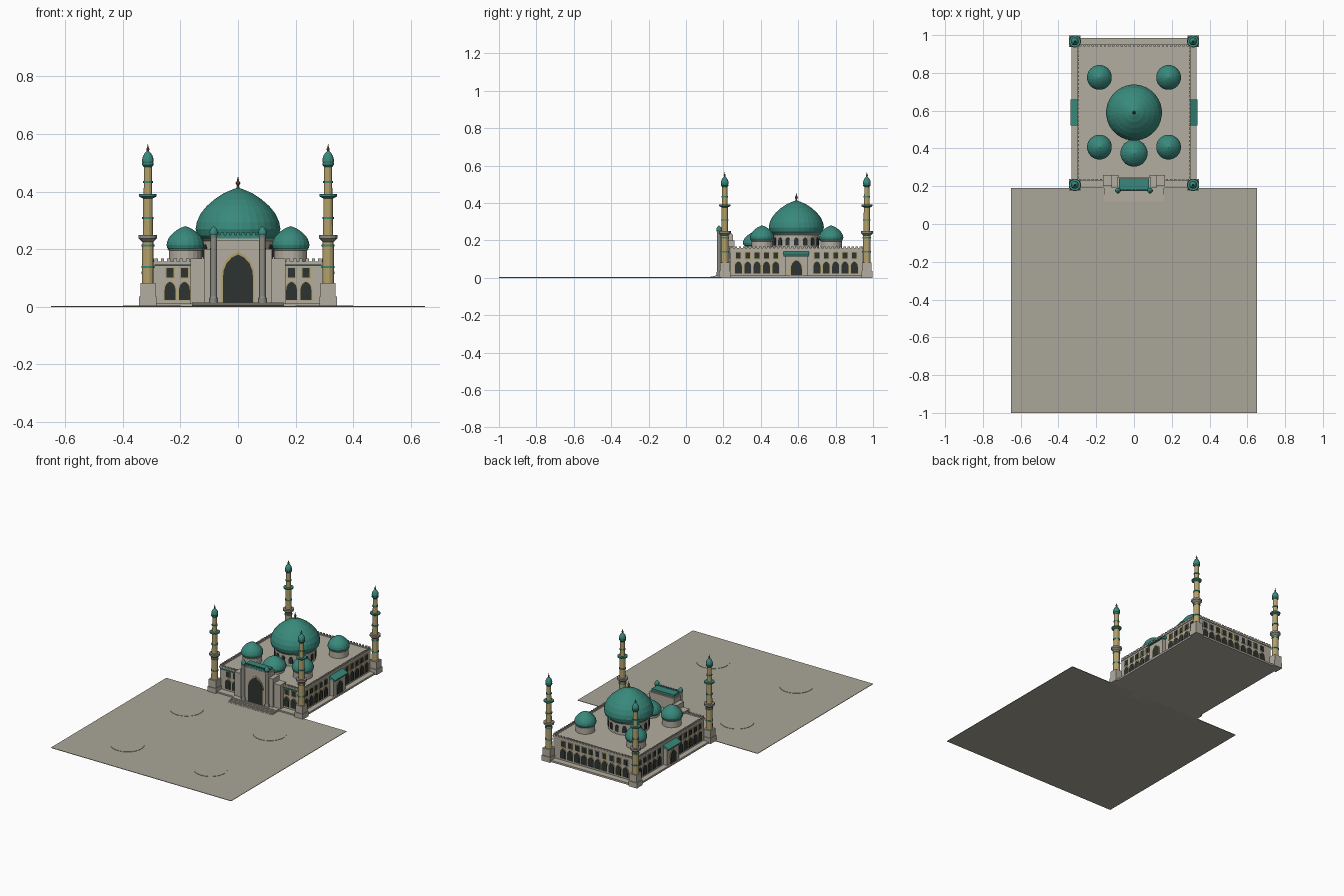
import bpy, bmesh, math
from mathutils import Matrix, Vector

if "Cube" in bpy.data.objects:
    bpy.data.objects.remove(bpy.data.objects["Cube"], do_unlink=True)


def material(name, rgb):
    m = bpy.data.materials.new(name)
    m.use_nodes = True
    m.diffuse_color = (*rgb, 1)
    m.node_tree.nodes["Principled BSDF"].inputs["Base Color"].default_value = (*rgb, 1)
    return m


stone = material("pale stone", (0.45, 0.42, 0.35))
paving = material("paving stone", (0.40, 0.38, 0.32))
grey = material("grey stone", (0.27, 0.26, 0.23))
teal = material("teal tile", (0.04, 0.25, 0.20))
gold = material("sand gold", (0.46, 0.36, 0.15))
bronze = material("bronze", (0.24, 0.13, 0.05))
dark = material("dark glass", (0.026, 0.034, 0.032))


def finish(name, bm, mat):
    bmesh.ops.remove_doubles(bm, verts=bm.verts, dist=1e-6)
    bmesh.ops.recalc_face_normals(bm, faces=bm.faces)
    mesh = bpy.data.meshes.new(name)
    bm.to_mesh(mesh)
    bm.free()
    mesh.materials.append(mat)
    ob = bpy.data.objects.new(name, mesh)
    bpy.context.collection.objects.link(ob)
    return ob


def box(bm, x0, x1, y0, y1, z0, z1, mw=Matrix()):
    size = Matrix.Diagonal((x1 - x0, y1 - y0, z1 - z0, 1))
    mid = Matrix.Translation(((x0 + x1) / 2, (y0 + y1) / 2, (z0 + z1) / 2))
    bmesh.ops.create_cube(bm, size=1, matrix=mw @ mid @ size)


def prism(bm, outline, depth, mw):
    """Extrude an upright outline outwards along local -y."""
    back = [bm.verts.new(mw @ Vector((u, 0, v))) for u, v in outline]
    front = [bm.verts.new(mw @ Vector((u, -depth, v))) for u, v in outline]
    bm.faces.new(front)
    bm.faces.new(back)
    for i in range(len(back)):
        j = (i + 1) % len(back)
        bm.faces.new((back[i], back[j], front[j], front[i]))


def lathe(bm, profile, sides, x, y):
    rings = []
    for r, z in profile:
        r = max(r, 1e-7)
        rings.append([bm.verts.new((x + r * math.cos((k + .5) * math.tau / sides),
                                    y + r * math.sin((k + .5) * math.tau / sides), z))
                      for k in range(sides)])
    for a, b in zip(rings, rings[1:]):
        for k in range(sides):
            n = (k + 1) % sides
            bm.faces.new((a[k], a[n], b[n], b[k]))
    bm.faces.new(rings[0])
    bm.faces.new(rings[-1])


def arch(u, w, z0, z1):
    """Pointed arch outline, centred on u."""
    spring = z1 - w * 0.75
    side = [(1, 0), (.95, .3), (.75, .62), (.42, .85)]
    right = [(u + w / 2 * a, spring + (z1 - spring) * b) for a, b in side]
    left = [(2 * u - a, b) for a, b in reversed(right)]
    return [(u - w / 2, z0), (u + w / 2, z0)] + right + [(u, z1)] + left


def rect(u, w, z0, z1):
    return [(u - w / 2, z0), (u + w / 2, z0), (u + w / 2, z1), (u - w / 2, z1)]


def dome_profile(r, z, h):
    shape = [(.86, 0), (.96, .08), (1, .2), (.97, .34), (.88, .5), (.74, .64),
             (.56, .77), (.34, .89), (.14, .96), (0, 1)]
    return [(r * a, z + h * b) for a, b in shape]


# Forecourt with four low round beds
CY = 0.59
bm = bmesh.new()
box(bm, -.65, .65, -1, .19, 0, .003)
finish("forecourt", bm, paving)
bm = bmesh.new()
for x in (-.3, .3):
    for y in (-.1, -.71):
        lathe(bm, [(.1, .002), (.1, .005)], 32, x, y)
finish("round_beds", bm, paving)

# Hall
bm = bmesh.new()
box(bm, -.33, .33, .19, .985, 0, .012)
finish("plinth", bm, stone)
bm = bmesh.new()
box(bm, -.295, .295, .235, .945, .01, .155)
finish("hall", bm, stone)

# Wall frames: half width of each wall and its transform
walls = []
for i, (half, out) in enumerate([(.295, .355), (.355, .295)] * 2):
    mw = (Matrix.Translation((0, CY, 0)) @ Matrix.Rotation(i * math.pi / 2, 4, 'Z')
          @ Matrix.Translation((0, -out, 0)))
    walls.append((half, mw))

# Windows and battlements
frames, panes, merlons, cornice = [bmesh.new() for _ in range(4)]
for i, (half, mw) in enumerate(walls):
    if i == 0:
        spots = [.186, .236]
    elif i == 2:
        spots = [.025 + .05 * k for k in range(5)]
    else:
        spots = [.11 + .05 * k for k in range(5)]
    for u in [s * f for s in spots for f in (-1, 1)]:
        prism(frames, arch(u, .044, .022, .092), .003, mw)
        prism(panes, arch(u, .037, .024, .087), .005, mw)
        prism(frames, rect(u, .034, .098, .138), .003, mw)
        prism(panes, rect(u, .025, .102, .134), .005, mw)
    box(cornice, -half - .004, half + .004, -.004, .008, .149, .158, mw)
    count = round(half * 2 / .0215)
    for k in range(count):
        u = -half + (k + .5) * 2 * half / count
        box(merlons, u - .006, u + .006, -.004, .004, .158, .168, mw)
finish("window_frames", frames, gold)
finish("window_panes", panes, dark)
finish("cornice", cornice, stone)
finish("battlements", merlons, stone)

# Teal bands on the front wall
bm = bmesh.new()
for s in (-1, 1):
    prism(bm, rect(s * .225, .13, .141, .146), .006, walls[0][1])
finish("front_bands", bm, teal)

# Side porches
porch, canopy, arches, doors = [bmesh.new() for _ in range(4)]
for half, mw in (walls[1], walls[3]):
    box(porch, -.062, .062, -.025, .01, 0, .118, mw)
    slope = mw @ Matrix.Rotation(math.pi / 2, 4, 'Z') @ Matrix.Translation((0, .068, 0))
    prism(canopy, [(0, .118), (0, .14), (-.04, .122), (-.04, .114)], .136, slope)
    face = mw @ Matrix.Translation((0, -.025, 0))
    prism(arches, arch(0, .068, .012, .1), .003, face)
    prism(doors, arch(0, .058, .012, .093), .005, face)
finish("side_porches", porch, stone)
finish("side_canopies", canopy, teal)
finish("side_arch_frames", arches, gold)
finish("side_doors", doors, dark)

# Main gateway
bm = bmesh.new()
for s in (-1, 1):
    box(bm, s * .14 - .025, s * .14 + .025, .2, .26, 0, .168)
    box(bm, s * .1 - .018, s * .1 + .018, .19, .26, 0, .2)
box(bm, -.09, .09, .182, .25, 0, .232)
finish("gateway", bm, stone)
gate = Matrix.Translation((0, .182, 0))
for name, w, top, depth, mat in (("gate_frame", .116, .192, .003, gold),
                                 ("gate_opening", .104, .182, .005, dark)):
    bm = bmesh.new()
    prism(bm, arch(0, w, .014, top), depth, gate)
    finish(name, bm, mat)
bm = bmesh.new()
box(bm, -.08, .08, .177, .24, .236, .25)
for k in range(9):
    box(bm, -.078 + k * .018, -.066 + k * .018, .177, .185, .25, .258)
finish("gateway_roof", bm, teal)
bm = bmesh.new()
box(bm, -.085, .085, .176, .245, .228, .237)
finish("gateway_cornice", bm, stone)
columns, caps = bmesh.new(), bmesh.new()
for x in (-.085, .085):
    lathe(columns, [(.014, 0), (.014, .03), (.011, .035), (.011, .24), (.014, .25)], 12, x, .177)
    lathe(caps, dome_profile(.015, .25, .03), 12, x, .177)
finish("gateway_columns", columns, grey)
finish("gateway_caps", caps, teal)
bm = bmesh.new()
for k in range(5):
    box(bm, -.16, .16, .12 + k * .012, .2, 0, .004 + k * .0028)
finish("entrance_steps", bm, stone)

# Domes on drums
drums, domes, spires = bmesh.new(), bmesh.new(), bmesh.new()
small = [(x, CY + d) for x in (-.183, .183) for d in (-.183, .186)]
for x, y in small:
    lathe(drums, [(.058, .15), (.058, .195), (.062, .2)], 20, x, y)
    lathe(domes, dome_profile(.066, .198, .082), 20, x, y)
lathe(drums, [(.06, .15), (.06, .172)], 20, 0, .375)
lathe(domes, dome_profile(.072, .17, .08), 20, 0, .375)
lathe(drums, [(.122, .15), (.122, .228), (.13, .236)], 32, 0, CY)
lathe(domes, dome_profile(.148, .234, .18), 32, 0, CY)
lathe(spires, [(.008, .408), (.004, .42), (.009, .43), (.004, .438), (0, .455)], 8, 0, CY)
finish("drums", drums, stone)
finish("domes", domes, teal)
bm = bmesh.new()
for k in range(16):
    mw = (Matrix.Translation((0, CY, 0)) @ Matrix.Rotation(k * math.tau / 16, 4, 'Z')
          @ Matrix.Translation((0, -.118, 0)))
    prism(bm, arch(0, .024, .172, .216), .007, mw)
finish("drum_windows", bm, dark)

# Four corner towers
bases, shafts, balconies, rings, bulbs = [bmesh.new() for _ in range(5)]
for x in (-.313, .313):
    for y in (.207, .967):
        box(bases, x - .03, x + .03, y - .03, y + .03, 0, .035)
        box(bases, x - .026, x + .026, y - .026, y + .026, .035, .082)
        lathe(shafts, [(.021, .08), (.02, .24), (.018, .25), (.017, .38),
                       (.015, .39), (.014, .5)], 12, x, y)
        lathe(balconies, [(.02, .225), (.033, .238), (.033, .25), (.02, .25)], 12, x, y)
        lathe(rings, [(.017, .376), (.031, .383), (.031, .391), (.015, .391)], 12, x, y)
        for z, r in ((.135, .023), (.21, .023), (.305, .021), (.43, .018)):
            lathe(rings, [(r, z), (r, z + .007)], 12, x, y)
        lathe(rings, [(.014, .485), (.021, .493), (.021, .5)], 12, x, y)
        lathe(bulbs, dome_profile(.021, .498, .045), 12, x, y)
        lathe(spires, [(.004, .54), (.006, .548), (.003, .554), (0, .567)], 8, x, y)
finish("tower_bases", bases, stone)
finish("tower_shafts", shafts, gold)
finish("tower_balconies", balconies, grey)
finish("tower_rings", rings, teal)
finish("tower_bulbs", bulbs, teal)
finish("spires", spires, bronze)
